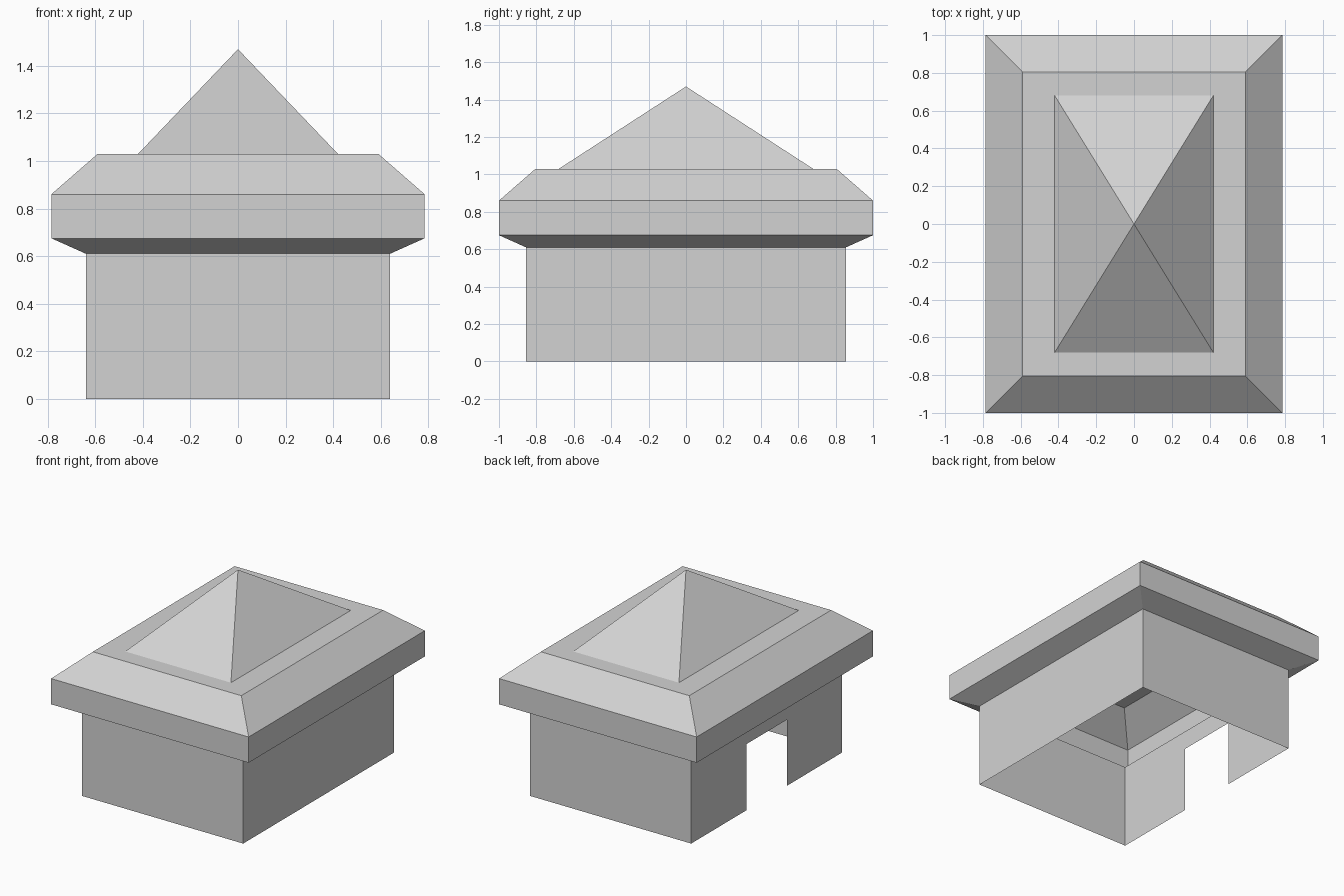
import bpy
import bmesh

cube = bpy.data.objects.get("Cube")
if cube:
    bpy.data.objects.remove(cube, do_unlink=True)

# Single plain grey
grey = bpy.data.materials.new("light_grey")
grey.use_nodes = True
colour = (0.65, 0.65, 0.65, 1)
grey.diffuse_color = colour
grey.node_tree.nodes["Principled BSDF"].inputs["Base Color"].default_value = colour


def finish(name, bm):
    mesh = bpy.data.meshes.new(name)
    bmesh.ops.recalc_face_normals(bm, faces=bm.faces)
    bm.to_mesh(mesh)
    bm.free()
    mesh.materials.append(grey)
    obj = bpy.data.objects.new(name, mesh)
    bpy.context.collection.objects.link(obj)
    return obj


def ring(bm, hx, hy, z):
    corners = ((-1, -1), (1, -1), (1, 1), (-1, 1))
    return [bm.verts.new((sx * hx, sy * hy, z)) for sx, sy in corners]


def bridge(bm, low, high):
    for i in range(4):
        j = (i + 1) % 4
        bm.faces.new((low[i], low[j], high[j], high[i]))


WALL_X, WALL_Y, WALL_TOP = 0.64, 0.855, 0.61
DOOR_Y, DOOR_TOP = 0.23, 0.475

# Thin walls: three plain sides and one side with a doorway
bm = bmesh.new()
low = ring(bm, WALL_X, WALL_Y, 0)
high = ring(bm, WALL_X, WALL_Y, WALL_TOP)
for i in range(3):
    bm.faces.new((low[i], low[i + 1], high[i + 1], high[i]))
door = [bm.verts.new((-WALL_X, y, z)) for y, z in
        ((DOOR_Y, 0), (DOOR_Y, DOOR_TOP), (-DOOR_Y, DOOR_TOP), (-DOOR_Y, 0))]
bm.faces.new([low[3]] + door + [low[0], high[0], high[3]])
finish("walls", bm)

# Eaves: soffit, fascia, sloped skirt and flat deck
bm = bmesh.new()
levels = [(WALL_X, WALL_Y, WALL_TOP), (0.785, 1.0, 0.675),
          (0.785, 1.0, 0.86), (0.59, 0.805, 1.03)]
rings = [ring(bm, *level) for level in levels]
for a, b in zip(rings, rings[1:]):
    bridge(bm, a, b)
bm.faces.new(rings[-1])
finish("roof_eaves", bm)

# Pyramid cap
bm = bmesh.new()
base = ring(bm, 0.42, 0.68, 1.03)
apex = bm.verts.new((0, 0, 1.47))
for i in range(4):
    bm.faces.new((base[i], base[(i + 1) % 4], apex))
finish("roof_pyramid", bm)
